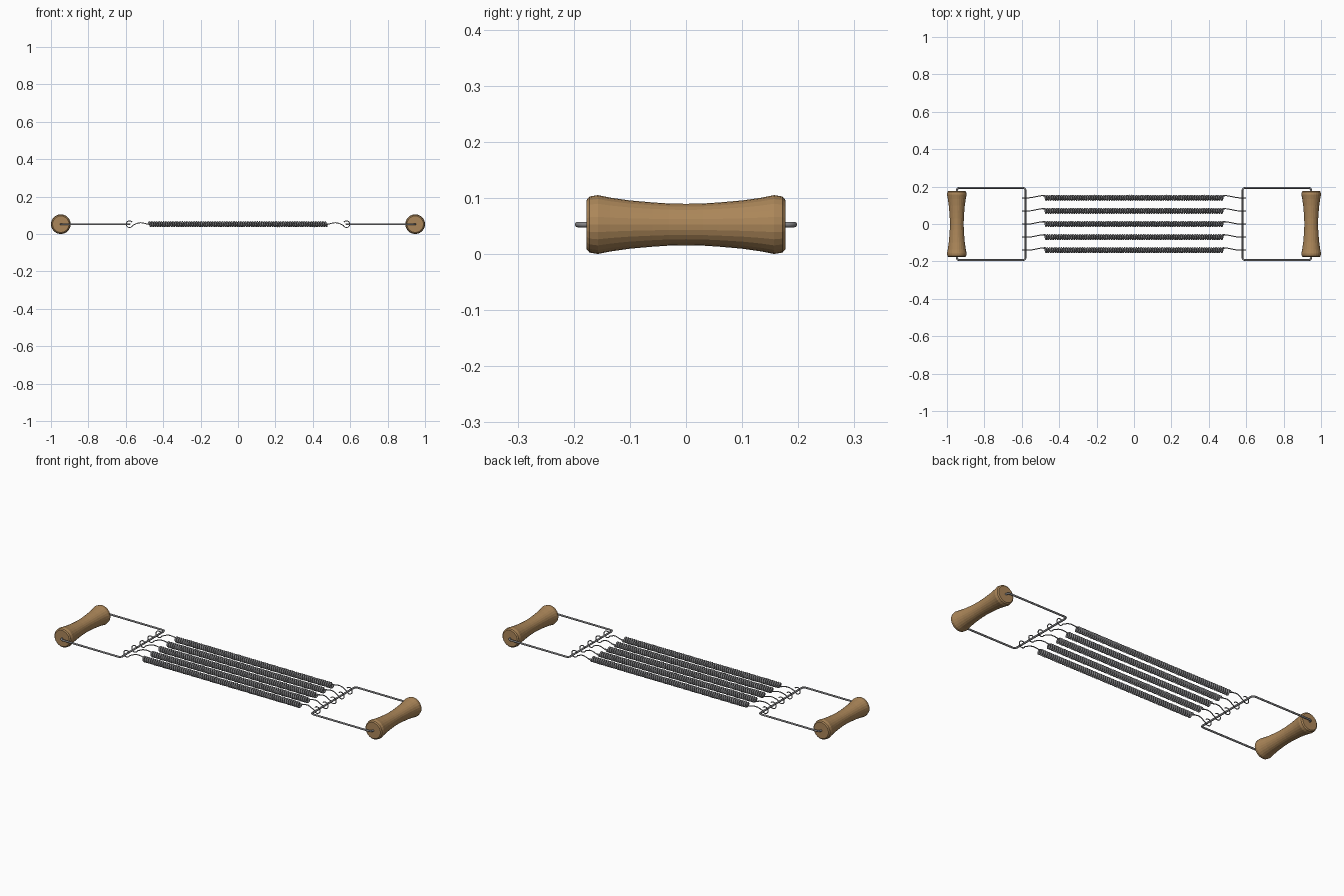
import bpy, bmesh, math
from mathutils import Vector

if "Cube" in bpy.data.objects:
    bpy.data.objects.remove(bpy.data.objects["Cube"])

Z = 0.0525          # height of the central plane
BAR_X = 0.58        # cross bar the hooks hang on
GRIP_X = 0.9475     # axis of the wooden grips


def material(name, rgb):
    m = bpy.data.materials.new(name)
    m.diffuse_color = (*rgb, 1)
    m.use_nodes = True
    m.node_tree.nodes["Principled BSDF"].inputs["Base Color"].default_value = m.diffuse_color
    return m


wood = material("brown wood", (0.41, 0.24, 0.10))
steel = material("grey steel", (0.23, 0.23, 0.24))


def smooth(obj, angle):
    bpy.ops.object.select_all(action='DESELECT')
    obj.select_set(True)
    bpy.context.view_layer.objects.active = obj
    bpy.ops.object.shade_smooth_by_angle(angle=math.radians(angle))


def wire(name, points, radius, resolution, thickness=None):
    """Round wire swept along a list of points, turned into a mesh."""
    cu = bpy.data.curves.new(name, 'CURVE')
    cu.dimensions = '3D'
    cu.bevel_depth = radius
    cu.bevel_resolution = resolution
    cu.use_fill_caps = True
    sp = cu.splines.new('POLY')
    sp.points.add(len(points) - 1)
    for i, co in enumerate(points):
        sp.points[i].co = (*co, 1)
        sp.points[i].radius = thickness[i] if thickness else 1
    obj = bpy.data.objects.new(name, cu)
    bpy.context.collection.objects.link(obj)
    cu.materials.append(steel)
    bpy.ops.object.select_all(action='DESELECT')
    obj.select_set(True)
    bpy.context.view_layer.objects.active = obj
    bpy.ops.object.convert(target='MESH')
    smooth(obj, 70)


def grip(name, x):
    """Waisted handle turned around the y axis."""
    half = [(0.177, 0.030), (0.177, 0.044), (0.172, 0.050), (0.157, 0.0525),
            (0.135, 0.048), (0.10, 0.043), (0.06, 0.0395), (0.03, 0.0375)]
    prof = half + [(0, 0.037)] + [(-y, r) for y, r in reversed(half)]
    n = 24
    bm = bmesh.new()
    rings = [[bm.verts.new((x + r * math.sin(2 * math.pi * i / n), y,
                            Z + r * math.cos(2 * math.pi * i / n)))
              for i in range(n)] for y, r in prof]
    for a, b in zip(rings, rings[1:]):
        for i in range(n):
            j = (i + 1) % n
            bm.faces.new((a[i], a[j], b[j], b[i]))
    bm.faces.new(rings[0])
    bm.faces.new(rings[-1])
    bmesh.ops.recalc_face_normals(bm, faces=bm.faces)
    me = bpy.data.meshes.new(name)
    bm.to_mesh(me)
    bm.free()
    me.materials.append(wood)
    obj = bpy.data.objects.new(name, me)
    bpy.context.collection.objects.link(obj)


def rounded(corners, r, steps=5):
    """Open path with quarter-round corners."""
    pts = [Vector(corners[0])]
    for a, b, c in zip(corners, corners[1:], corners[2:]):
        a, b, c = Vector(a), Vector(b), Vector(c)
        p, q = b + (a - b).normalized() * r, b + (c - b).normalized() * r
        o = p + q - b
        for i in range(steps + 1):
            t = math.pi / 2 * i / steps
            pts.append(o + (p - o) * math.cos(t) + (q - o) * math.sin(t))
    pts.append(Vector(corners[-1]))
    return pts


# Grips and the wire frames that hold them
for side, s in (("left", -1), ("right", 1)):
    grip(side + "_grip", s * GRIP_X)
    frame = [(s * GRIP_X, 0.165, Z), (s * GRIP_X, 0.193, Z),
             (s * BAR_X, 0.193, Z), (s * BAR_X, -0.193, Z),
             (s * GRIP_X, -0.193, Z), (s * GRIP_X, -0.165, Z)]
    wire(side + "_frame", rounded(frame, 0.014), 0.005, 2)


def hook(s, y0):
    """Tail leaving the coil, then a loop around the cross bar."""
    pts = []
    for x, dy, dz in ((0.49, 0.012, 0.002), (0.505, 0.010, 0.006),
                      (0.52, 0.007, 0.008), (0.535, 0.004, 0.006),
                      (0.55, 0.001, 0.000)):
        pts.append((s * x, y0 + dy, Z + dz))
    for i in range(15):
        t = math.radians(200 + i * 300 / 14)
        pts.append((s * (BAR_X + 0.018 * math.cos(t)), y0,
                    Z + 0.018 * math.sin(t)))
    return pts


# Five coil springs, each a single wire with a thinner hook on both ends
HALF, COILS, SEG, R = 0.476, 76, 12, 0.0112
for k in range(5):
    y0 = -0.14 + 0.07 * k
    coil = []
    for i in range(COILS * SEG + 1):
        t = 2 * math.pi * i / SEG
        coil.append((-HALF + 2 * HALF * i / (COILS * SEG),
                     y0 + R * math.cos(t), Z + R * math.sin(t)))
    left, right = hook(-1, y0)[::-1], hook(1, y0)
    thin = [0.5] * len(left)
    wire(f"spring_{k + 1}", left + coil + right, 0.0053, 1,
         thin + [1] * len(coil) + thin)
